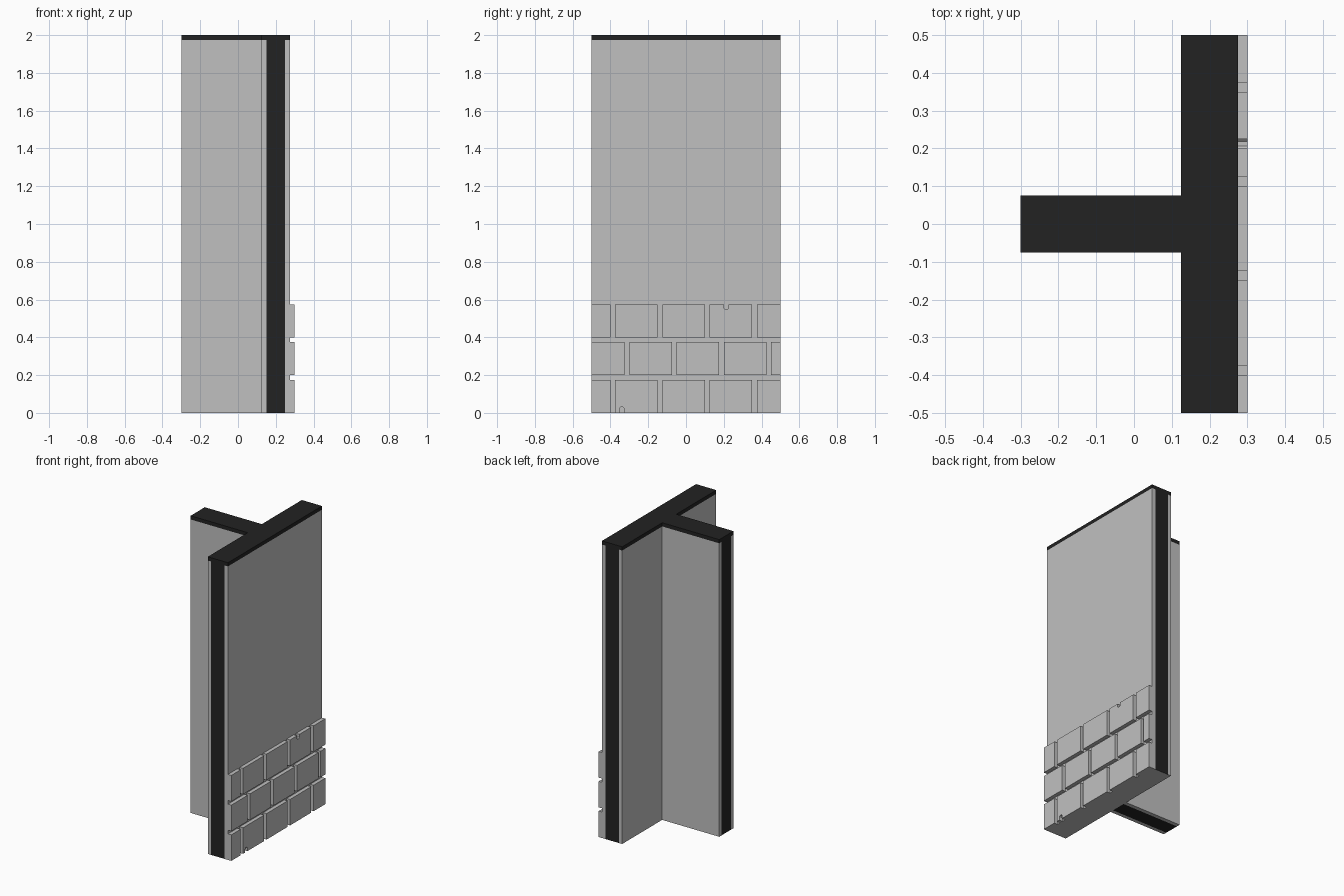
import bpy, bmesh

if "Cube" in bpy.data.objects:
    bpy.data.objects.remove(bpy.data.objects["Cube"])


def material(name, value):
    m = bpy.data.materials.new(name)
    m.use_nodes = True
    colour = (value, value, value, 1)
    m.diffuse_color = colour
    m.node_tree.nodes["Principled BSDF"].inputs["Base Color"].default_value = colour
    return m


GREY = material("wall grey", 0.53)
BLACK = material("core black", 0.016)


def prism(name, corners, axis, low, high, mats):
    """Extrude a flat outline along axis 0 (points are y, z) or axis 2 (points are x, y)."""
    bm = bmesh.new()

    def place(p, d):
        return (d, p[0], p[1]) if axis == 0 else (p[0], p[1], d)

    a = [bm.verts.new(place(p, low)) for p in corners]
    b = [bm.verts.new(place(p, high)) for p in corners]
    bm.faces.new(a[::-1])
    bm.faces.new(b)
    for i in range(len(a)):
        j = (i + 1) % len(a)
        bm.faces.new((a[i], a[j], b[j], b[i]))
    bmesh.ops.recalc_face_normals(bm, faces=bm.faces)
    mesh = bpy.data.meshes.new(name)
    bm.to_mesh(mesh)
    bm.free()
    for m in mats:
        mesh.materials.append(m)
    obj = bpy.data.objects.new(name, mesh)
    bpy.context.collection.objects.link(obj)
    return obj


def rect(a0, a1, b0, b1):
    return [(a0, b0), (a1, b0), (a1, b1), (a0, b1)]


TOP = 1.975

# Main wall: two panels around a dark core, with a grey underside
prism("main_inner_panel", rect(0.125, 0.15, -0.5, 0.5), 2, 0, TOP, [GREY])
prism("main_outer_panel", rect(0.25, 0.275, -0.5, 0.5), 2, 0, TOP, [GREY])
core = prism("main_core", rect(0.15, 0.25, -0.5, 0.5), 2, 0, TOP, [BLACK, GREY])
for f in core.data.polygons:
    if f.normal.z < -0.5:
        f.material_index = 1

# Branch wall
prism("branch_core", rect(-0.3, 0.125, -0.05, 0.05), 2, 0, TOP, [BLACK])
prism("branch_front_panel", rect(-0.3, 0.125, -0.075, -0.05), 2, 0, TOP, [GREY])
prism("branch_back_panel", rect(-0.3, 0.125, 0.05, 0.075), 2, 0, TOP, [GREY])

# T-shaped cap
prism("top_cap", [(-0.3, -0.075), (0.125, -0.075), (0.125, -0.5), (0.275, -0.5),
                  (0.275, 0.5), (0.125, 0.5), (0.125, 0.075), (-0.3, 0.075)],
      2, TOP, 2.0, [BLACK])

# Brick courses; every joint is 0.025 wide
GAP = 0.025
EVEN, ODD = [-0.4, -0.15, 0.1, 0.35], [-0.325, -0.075, 0.175, 0.425]
for row, joints in enumerate([EVEN, ODD, EVEN]):
    z0 = row * 0.2
    z1 = z0 + 0.175
    starts = [-0.5] + [j + GAP for j in joints]
    ends = joints + [0.5]
    for col, (y0, y1) in enumerate(zip(starts, ends)):
        outline = rect(y0, y1, z0, z1)
        if (row, col) == (0, 1):      # chip in the lower edge
            outline[1:1] = [(-0.352, z0), (-0.352, z0 + 0.024), (-0.346, z0 + 0.03),
                            (-0.334, z0 + 0.03), (-0.328, z0 + 0.024), (-0.328, z0)]
        if (row, col) == (2, 3):      # chip in the upper edge
            outline[3:3] = [(0.225, z1), (0.225, z1 - 0.02), (0.219, z1 - 0.026),
                            (0.206, z1 - 0.026), (0.2, z1 - 0.02), (0.2, z1)]
        prism(f"brick_{row + 1}_{col + 1}", outline, 0, 0.275, 0.3, [GREY])
